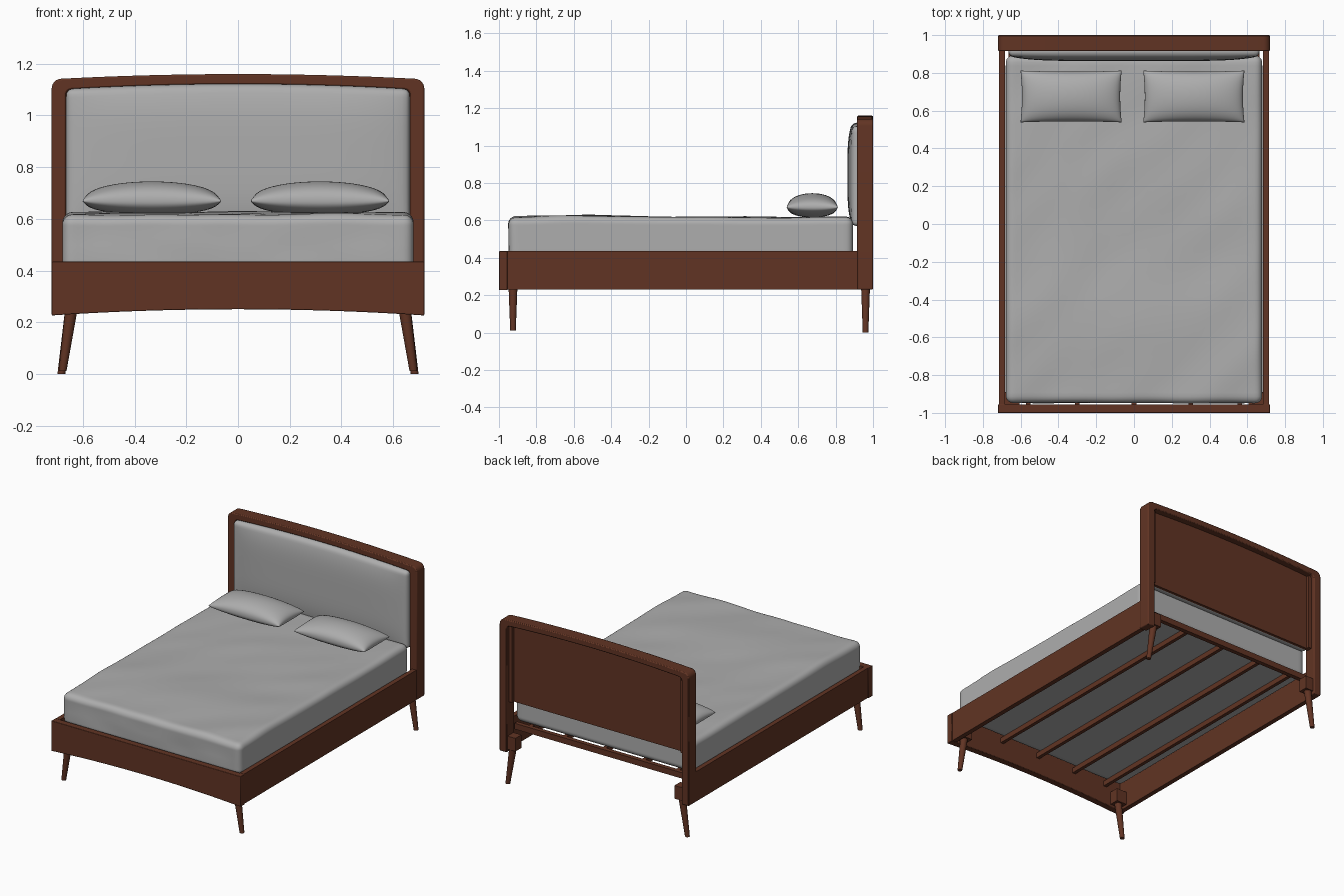
import bpy, bmesh, math
from mathutils import Vector, noise

old = bpy.data.objects.get("Cube")
if old:
    bpy.data.objects.remove(old, do_unlink=True)


def material(name, rgb):
    m = bpy.data.materials.new(name)
    m.use_nodes = True
    m.diffuse_color = (*rgb, 1)
    m.node_tree.nodes["Principled BSDF"].inputs["Base Color"].default_value = (*rgb, 1)
    return m


wood = material("walnut_wood", (0.12, 0.034, 0.017))
fabric = material("grey_fabric", (0.42, 0.42, 0.42))


def finish(name, bm, mat, bevel=0, angle=35):
    bmesh.ops.recalc_face_normals(bm, faces=bm.faces)
    mesh = bpy.data.meshes.new(name)
    bm.to_mesh(mesh)
    bm.free()
    mesh.materials.append(mat)
    ob = bpy.data.objects.new(name, mesh)
    bpy.context.collection.objects.link(ob)
    bpy.ops.object.select_all(action="DESELECT")
    ob.select_set(True)
    bpy.context.view_layer.objects.active = ob
    bpy.ops.object.shade_smooth_by_angle(angle=math.radians(angle))
    if bevel:
        mod = ob.modifiers.new("soft_edges", "BEVEL")
        mod.width, mod.segments = bevel, 2
    return ob


def box(name, x, y, z, mat=wood, bevel=0):
    bm = bmesh.new()
    bmesh.ops.create_cube(bm, size=1)
    for v in bm.verts:
        v.co = [a + (b - a) * (c + 0.5) for (a, b), c in zip((x, y, z), v.co)]
    return finish(name, bm, mat, bevel)


def prism(name, outline, y0, y1, bevel=0):
    """Extrude an x-z outline from y0 to y1."""
    bm = bmesh.new()
    face = bm.faces.new([bm.verts.new((x, y0, z)) for x, z in outline])
    ext = bmesh.ops.extrude_face_region(bm, geom=[face])["geom"]
    bmesh.ops.translate(bm, vec=(0, y1 - y0, 0),
                        verts=[g for g in ext if isinstance(g, bmesh.types.BMVert)])
    return finish(name, bm, wood, bevel)


def arch(x, w, rise):
    return rise * (1 - (x / w) ** 2)


def arched_path(w, bottom, top, r, rise=0.02, steps=24):
    """Open path: up the left side, over the crowned top, down the right."""
    half = [(w, bottom)]
    for i in range(7):
        a = math.pi / 2 * i / 6
        half.append((w - r + r * math.cos(a), top - r + r * math.sin(a)))
    for i in range(1, steps):
        half.append(((w - r) * (1 - i / steps), top))
    half = [(x, z + (arch(x, w, rise) if z > top - r else 0)) for x, z in half]
    return [(-x, z) for x, z in half] + [(0, top + rise)] + half[::-1]


def soft_box(name, x, y, z, r, shape, cuts=30):
    """Upholstered block with rounded edges; shape() adjusts each point."""
    bm = bmesh.new()
    bmesh.ops.create_cube(bm, size=2)
    bmesh.ops.subdivide_edges(bm, edges=bm.edges, cuts=cuts, use_grid_fill=True)
    mid = Vector([(a + b) / 2 for a, b in (x, y, z)])
    half = Vector([(b - a) / 2 for a, b in (x, y, z)])
    for v in bm.verts:
        p = Vector([h * math.sin(c * math.pi / 2) for h, c in zip(half, v.co)])
        q = Vector([max(r - h, min(h - r, c)) for h, c in zip(half, p)])
        d = p - q
        if d.length > 1e-6:
            p = q + d.normalized() * r
        u = Vector([c / h for c, h in zip(p, half)])
        v.co = shape(p + mid, u)
    return finish(name, bm, fabric, angle=60)


# Headboard: crowned frame, recessed back panel and inner trim
outer = arched_path(0.72, 0.23, 1.14, 0.035)
inner = arched_path(0.665, 0.23, 1.10, 0.02)
prism("headboard_frame", outer + inner[::-1], 0.915, 1.0, bevel=0.006)
prism("headboard_panel", arched_path(0.667, 0.57, 1.102, 0.02), 0.935, 0.955)
for s, side in ((1, "left"), (-1, "right")):
    box(f"panel_trim_{side}", sorted((s * 0.64, s * 0.667)), (0.95, 0.975), (0.57, 1.10))

# Headboard cushion, bulging forward with a crowned top


def cushion_shape(p, u):
    p.z += arch(u.x, 1, 0.02) * (u.z + 1) / 2
    if u.y < 0:
        p.y -= 0.025 * (1 - u.z ** 4) * (1 - u.x ** 6)
    return p


soft_box("headboard_cushion", (-0.664, 0.664), (0.888, 0.945), (0.57, 1.102), 0.025, cushion_shape)

# Mattress with soft diagonal creases on its top


def mattress_shape(p, u):
    lift = max(u.z, 0)
    n = noise.noise(Vector((p.x * 2 + p.y, (p.y - p.x) * 3.5, 0)))
    p.z += lift * (0.008 * n + 0.008 * math.exp(-((p.y + 0.5) / 0.3) ** 2))
    p.y += 0.006 * noise.noise(Vector((p.x * 4, 5, p.z * 6))) * max(-u.y, 0) ** 4
    return p


soft_box("mattress", (-0.679, 0.679), (-0.948, 0.893), (0.40, 0.617), 0.04, mattress_shape, 44)

# Pillows: two domed sheets joined at a seam with drawn-out corners


def pillow(name, cx, cy, cz, w, d):
    bm = bmesh.new()
    for height in (0.076, -0.054):
        grid = bmesh.ops.create_grid(bm, x_segments=28, y_segments=28, size=1)
        for v in grid["verts"]:
            u, t = (math.sin(c * math.pi / 2) for c in v.co[:2])
            dome = max(0, (1 - u * u) * (1 - t * t)) ** 0.42
            v.co = (cx + w * u * (1 - 0.03 * (1 - t * t)),
                    cy + d * t * (1 - 0.04 * (1 - u * u)), cz + height * dome)
    bmesh.ops.remove_doubles(bm, verts=bm.verts, dist=1e-5)
    finish(name, bm, fabric, angle=60)


pillow("pillow_left", 0.317, 0.675, 0.669, 0.268, 0.137)
pillow("pillow_right", -0.333, 0.675, 0.669, 0.268, 0.137)

# Foot board with arched lower edge
lower = [(x / 20 * 0.72, 0.227 + arch(x, 20, 0.024)) for x in range(-20, 21)]
prism("foot_board", [(0.72, 0.435), (-0.72, 0.435)] + lower, -1.0, -0.955, bevel=0.003)

# Rear cross rail and lengthwise support bars
box("rear_cross_rail", (-0.665, 0.665), (0.885, 0.915), (0.36, 0.40))
for i, x in enumerate((-0.56, -0.3, 0, 0.3, 0.56)):
    box(f"support_bar_{i + 1}", (x - 0.012, x + 0.012), (-0.955, 0.90), (0.365, 0.40))


# Splayed, tapered round legs
def leg(name, s, y, foot_x, foot_z):
    bm = bmesh.new()
    top = 0.28
    bmesh.ops.create_cone(bm, cap_ends=True, segments=20, radius1=0.015, radius2=0.025, depth=1)
    for v in bm.verts:
        k = v.co.z + 0.5
        v.co = (v.co.x + s * (foot_x + (0.64 - foot_x) * k), v.co.y + y, foot_z + (top - foot_z) * k)
    finish(name, bm, wood)


# Side rails, legs and corner blocks on both sides
for s, side in ((1, "left"), (-1, "right")):
    box(f"side_rail_{side}", sorted((s * 0.684, s * 0.716)), (-0.956, 0.916), (0.23, 0.435))
    leg(f"front_leg_{side}", s, -0.925, 0.678, 0.012)
    leg(f"back_leg_{side}", s, 0.96, 0.683, 0)
    box(f"front_block_{side}", sorted((s * 0.605, s * 0.684)), (-0.956, -0.89), (0.25, 0.34))
    box(f"back_block_{side}", sorted((s * 0.605, s * 0.667)), (0.925, 0.99), (0.25, 0.34))
